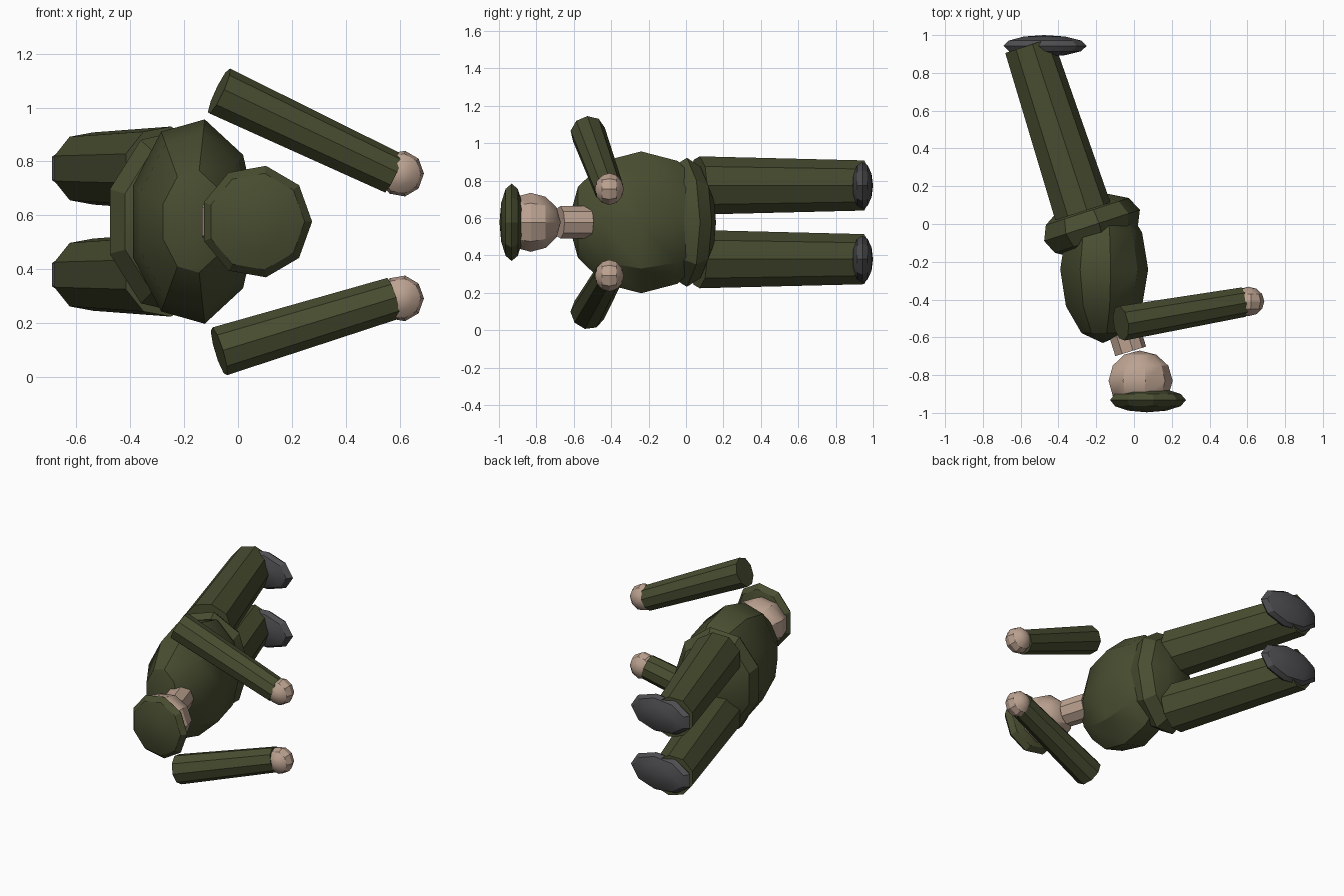
import bpy, bmesh, math
from mathutils import Vector, Matrix

cube = bpy.data.objects.get("Cube")
if cube:
    bpy.data.objects.remove(cube, do_unlink=True)

SIDES = 9
RINGS = 6
MID = 0.577          # height of the body's plane of symmetry


def material(name, rgb):
    m = bpy.data.materials.new(name)
    m.use_nodes = True
    color = (*rgb, 1)
    m.diffuse_color = color
    m.node_tree.nodes["Principled BSDF"].inputs["Base Color"].default_value = color
    return m


olive = material("olive cloth", (0.066, 0.075, 0.03))
skin = material("skin", (0.5, 0.36, 0.28))
grey = material("grey boot", (0.075, 0.075, 0.08))


def lathe(name, profile, axis, side, centre, mat, scale=(1, 1, 1)):
    """Spin (radius, height) points about an axis; the first corner faces 'side'."""
    w = Vector(axis).normalized()
    u = Vector(side)
    u = (u - w * u.dot(w)).normalized()
    v = w.cross(u)
    frame = Matrix((u, v, w)).transposed()
    bm = bmesh.new()
    loops = []
    for r, h in profile:
        count = SIDES if r > 1e-5 else 1
        ring = []
        for i in range(count):
            a = math.tau * i / SIDES
            p = Vector((r * math.cos(a) * scale[0], r * math.sin(a) * scale[1], h * scale[2]))
            ring.append(bm.verts.new(frame @ p + Vector(centre)))
        loops.append(ring)
    for a, b in zip(loops, loops[1:]):
        for i in range(SIDES):
            j = (i + 1) % SIDES
            quad = [a[i % len(a)], a[j % len(a)], b[j % len(b)], b[i % len(b)]]
            bm.faces.new(list(dict.fromkeys(quad)))
    for end in (loops[0], loops[-1]):
        if len(end) > 1:
            bm.faces.new(end)
    bmesh.ops.recalc_face_normals(bm, faces=bm.faces)
    mesh = bpy.data.meshes.new(name)
    bm.to_mesh(mesh)
    bm.free()
    mesh.materials.append(mat)
    ob = bpy.data.objects.new(name, mesh)
    bpy.context.collection.objects.link(ob)
    bpy.ops.object.select_all(action="DESELECT")
    ob.select_set(True)
    bpy.context.view_layer.objects.active = ob
    bpy.ops.object.shade_smooth_by_angle(angle=math.radians(30))
    return ob


def ball(name, centre, radii, mat, axis=(0, 1, 0), side=(1, 0, 0)):
    """Low-poly ellipsoid; radii are along side, across, and along axis."""
    arc = [math.pi * k / RINGS for k in range(RINGS + 1)]
    profile = [(math.sin(a), -math.cos(a)) for a in arc]
    return lathe(name, profile, axis, side, centre, mat, radii)


def limb(name, start, end, r0, r1, mat, side=(1, 0, 0)):
    d = Vector(end) - Vector(start)
    return lathe(name, [(r0, 0), (r1, d.length)], d, side, start, mat)


# Trunk
ball("torso", (-0.165, -0.24, MID), (0.24, 0.385, 0.39), olive)
ball("hips", (-0.23, -0.01, MID), (0.275, 0.35, 0.155), olive, (-0.31, 0.95, 0), (0.95, 0.31, 0))

# Head
limb("neck", (-0.02, -0.675, MID), (-0.068, -0.52, MID), 0.088, 0.088, skin)
ball("head", (0.03, -0.83, MID), (0.175, 0.16, 0.16), skin)
ball("cap", (0.068, -0.932, MID), (0.207, 0.21, 0.065), olive)

# Legs and boots
for tag, s in (("left", 1), ("right", -1)):
    z = MID + s * 0.197
    limb(tag + "_leg", (-0.275, 0.065, z), (-0.56, 0.945, z), 0.158, 0.136, olive)
    ball(tag + "_boot", (-0.477, 0.943, z), (0.227, 0.127, 0.057), grey)

# Arms and hands
for tag, shoulder_z, hand_z, side in (("left", 1.06, 0.755, (0, -1, -0.7)),
                                      ("right", 0.095, 0.292, (0, -1, 0))):
    limb(tag + "_arm", (-0.07, -0.525, shoulder_z), (0.575, -0.413, hand_z), 0.094, 0.08, olive, side)
    ball(tag + "_hand", (0.605, -0.41, hand_z), (0.085, 0.086, 0.078), skin)
